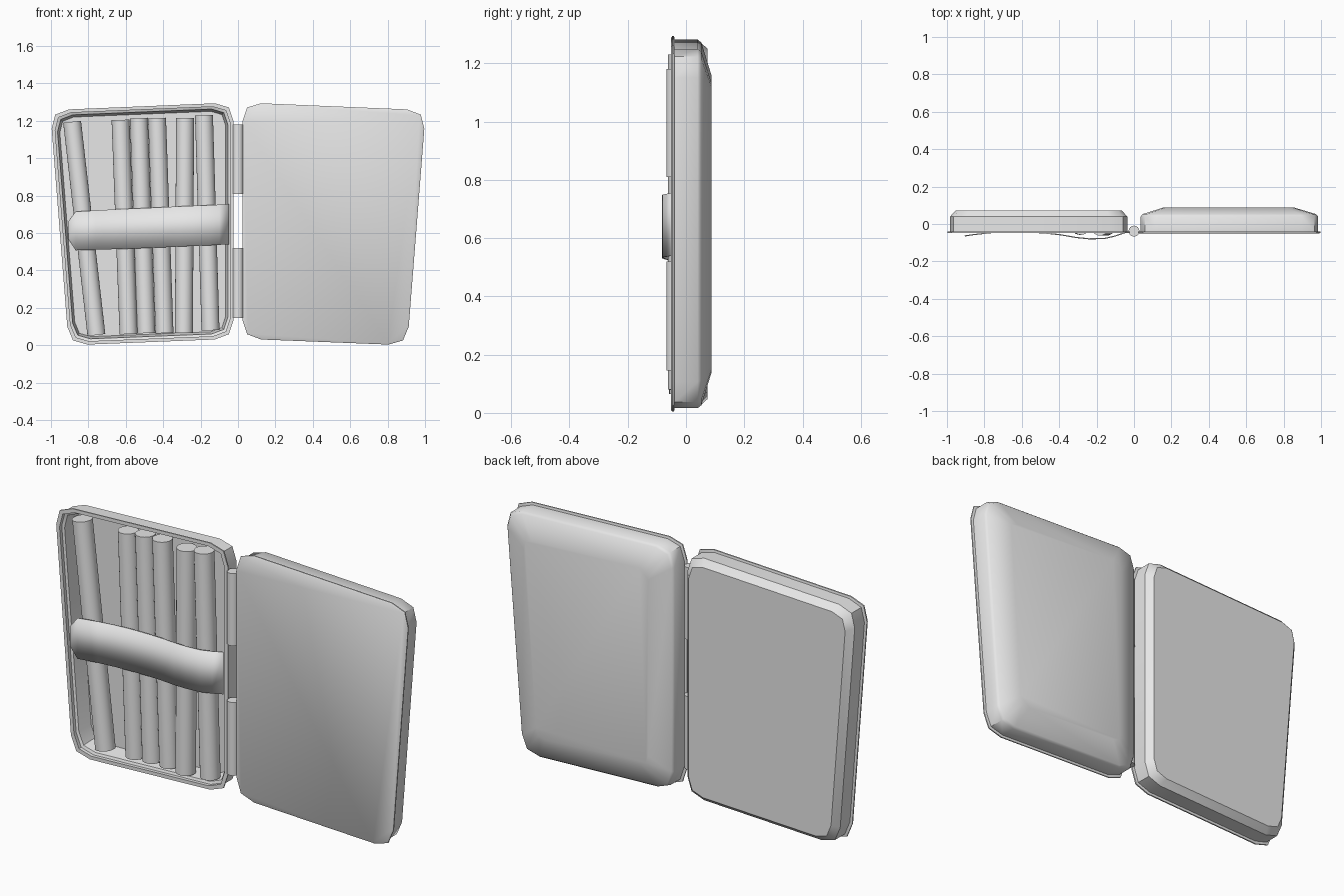
import bpy, bmesh, math
from mathutils import Vector

if "Cube" in bpy.data.objects:
    bpy.data.objects.remove(bpy.data.objects["Cube"], do_unlink=True)

grey = bpy.data.materials.new("light grey")
grey.use_nodes = True
grey.diffuse_color = (0.8, 0.8, 0.8, 1)
grey.node_tree.nodes["Principled BSDF"].inputs["Base Color"].default_value = (0.8, 0.8, 0.8, 1)

# Slightly skewed panel shape of one half of the case, as (x, z) corners
CORNERS = [Vector(c) for c in ((0.024, 0.035), (0.905, 0.0), (1.004, 1.257), (0.024, 1.298))]


def finish(bm, name, angle):
    bmesh.ops.recalc_face_normals(bm, faces=bm.faces)
    mesh = bpy.data.meshes.new(name)
    bm.to_mesh(mesh)
    bm.free()
    obj = bpy.data.objects.new(name, mesh)
    bpy.context.collection.objects.link(obj)
    mesh.materials.append(grey)
    bpy.ops.object.select_all(action='DESELECT')
    obj.select_set(True)
    bpy.context.view_layer.objects.active = obj
    bpy.ops.object.shade_smooth_by_angle(angle=math.radians(angle))
    return obj


def outline(inset, radius):
    """Panel shape moved inwards, each corner cut by two short edges."""
    n = len(CORNERS)
    inner = []
    for i, c in enumerate(CORNERS):
        a = (CORNERS[i - 1] - c).normalized()
        b = (CORNERS[(i + 1) % n] - c).normalized()
        sine = abs(a.x * b.y - a.y * b.x)
        inner.append(c + (a + b) * inset / sine)
    pts = []
    for i, c in enumerate(inner):
        p = c + (inner[i - 1] - c).normalized() * radius
        q = c + (inner[(i + 1) % n] - c).normalized() * radius
        pts += [p, (p + q) / 4 + c / 2, q]
    return pts


def shell(name, rings, side, angle):
    """Loft rings of (inset, corner radius, y) and cap both ends."""
    bm = bmesh.new()
    loops = [[bm.verts.new((side * p.x, y, p.y)) for p in outline(inset, r)]
             for inset, r, y in rings]
    for lo, hi in zip(loops, loops[1:]):
        for i in range(len(lo)):
            j = (i + 1) % len(lo)
            bm.faces.new((lo[i], lo[j], hi[j], hi[i]))
    bm.faces.new(loops[0])
    bm.faces.new(loops[-1])
    return finish(bm, name, angle)


def rod(name, bottom, top, radius, segments):
    """Capped cylinder between two points."""
    a, b = Vector(bottom), Vector(top)
    bm = bmesh.new()
    bmesh.ops.create_cone(bm, cap_ends=True, segments=segments, radius1=radius,
                          radius2=radius, depth=(b - a).length)
    bm.transform((b - a).to_track_quat('Z', 'Y').to_matrix().to_4x4())
    bmesh.ops.translate(bm, verts=bm.verts, vec=(a + b) / 2)
    return finish(bm, name, 40)


# Closed lid with a thin flange and a domed back
shell("lid", [(0.005, 0.1, -0.051), (0, 0.1, -0.047), (0, 0.1, -0.041),
              (0.012, 0.095, -0.039), (0.012, 0.095, 0.04), (0.022, 0.09, 0.053),
              (0.13, 0.05, 0.087)], 1, 45)

# Hollow tray with a stepped rim and a chamfered back
shell("tray", [(0.042, 0.08, 0.058), (0.03, 0.088, -0.025), (0.018, 0.092, -0.03),
               (0.018, 0.092, -0.048), (0, 0.1, -0.048), (0, 0.1, -0.041),
               (0.012, 0.095, -0.039), (0.012, 0.095, 0.04), (0.042, 0.08, 0.073)], -1, 38)

# Hinge barrels
for label, z0, z1 in (("lower", 0.145, 0.52), ("upper", 0.81, 1.18)):
    rod(label + "_hinge", (0, -0.038, z0), (0, -0.038, z1), 0.029, 24)

# Sticks lying in the tray: bottom x, z, top x, z, depth
STICKS = [(-0.757, 0.055, -0.887, 1.195, 0.008), (-0.585, 0.06, -0.628, 1.205, 0.008),
          (-0.490, 0.065, -0.530, 1.215, 0.008), (-0.393, 0.065, -0.433, 1.215, 0.008),
          (-0.289, 0.065, -0.283, 1.215, -0.010), (-0.147, 0.08, -0.182, 1.23, -0.014)]
for i, (x0, z0, x1, z1, y) in enumerate(STICKS):
    rod(f"stick_{i + 1}", (x0, y, z0), (x1, y, z1), 0.048, 24)

# Wavy retaining strap: x, y, low z, high z
STRAP = [(-0.905, -0.064, 0.565, 0.665), (-0.868, -0.058, 0.508, 0.715),
         (-0.76, -0.046, 0.511, 0.721), (-0.66, -0.042, 0.514, 0.727),
         (-0.56, -0.043, 0.517, 0.731), (-0.47, -0.049, 0.521, 0.735),
         (-0.39, -0.058, 0.524, 0.739), (-0.31, -0.072, 0.528, 0.743),
         (-0.24, -0.079, 0.531, 0.746), (-0.16, -0.078, 0.534, 0.749),
         (-0.10, -0.064, 0.537, 0.752), (-0.05, -0.047, 0.540, 0.755)]
bm = bmesh.new()
pairs = [(bm.verts.new((x, y, lo)), bm.verts.new((x, y, hi))) for x, y, lo, hi in STRAP]
for (a, b), (c, d) in zip(pairs, pairs[1:]):
    bm.faces.new((a, c, d, b))
strap = finish(bm, "strap", 40)
thick = strap.modifiers.new("thickness", 'SOLIDIFY')
thick.thickness = 0.006
thick.offset = 0
